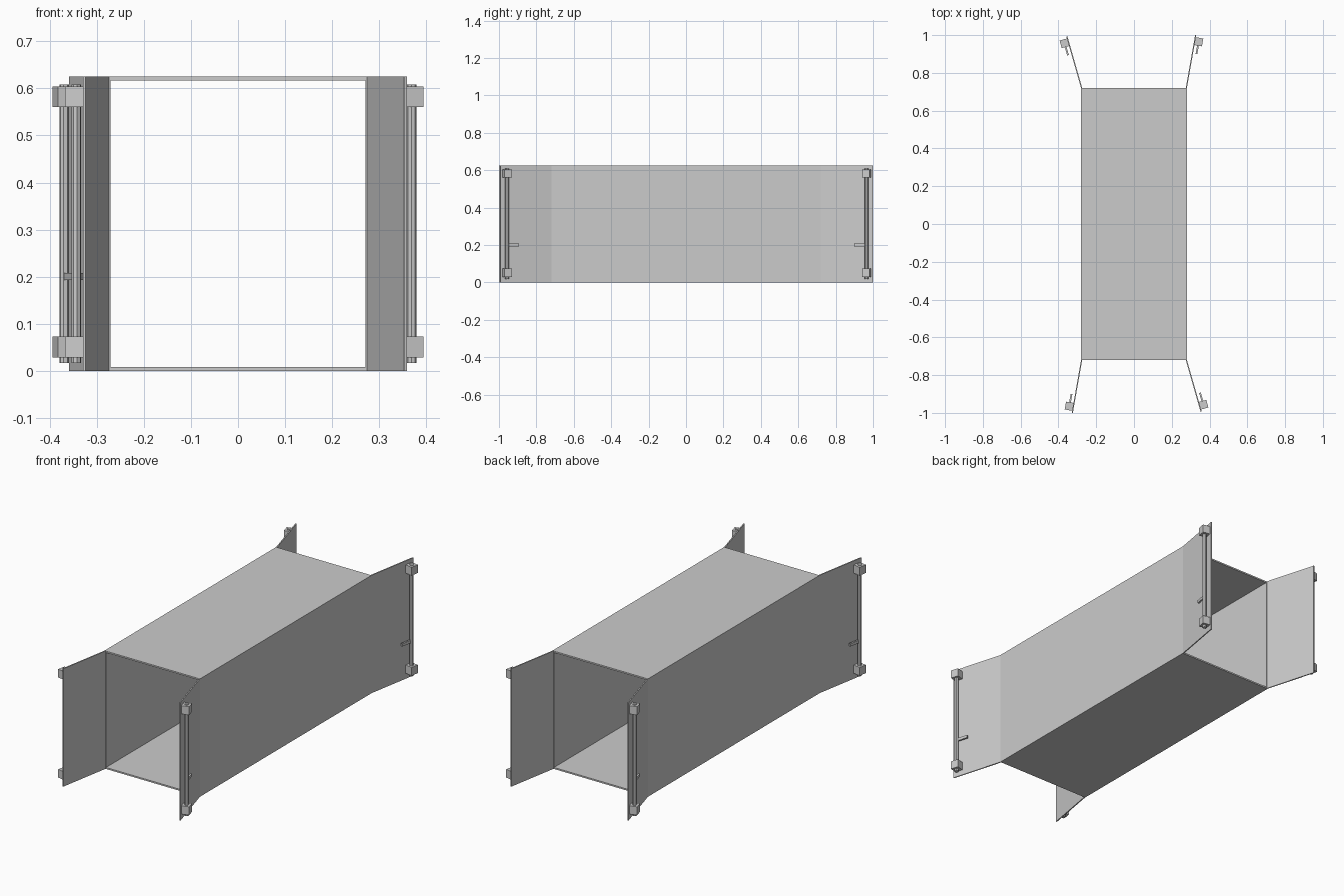
import bpy, bmesh
from math import sin, cos, radians
from mathutils import Matrix, Vector

if "Cube" in bpy.data.objects:
    bpy.data.objects.remove(bpy.data.objects["Cube"])

HX, HY, H = 0.28, 0.719, 0.625      # half width, half length, height of shell


def finish(bm, name, matrix=Matrix()):
    bmesh.ops.transform(bm, matrix=matrix, verts=bm.verts)
    bmesh.ops.recalc_face_normals(bm, faces=bm.faces)
    me = bpy.data.meshes.new(name)
    bm.to_mesh(me)
    bm.free()
    ob = bpy.data.objects.new(name, me)
    bpy.context.collection.objects.link(ob)
    return ob


def box(name, lo, hi, matrix):
    bm = bmesh.new()
    lo, hi = Vector(lo), Vector(hi)
    bmesh.ops.create_cube(bm, size=1, matrix=Matrix.Translation((lo + hi) / 2)
                          @ Matrix.Diagonal((*(hi - lo), 1)))
    return finish(bm, name, matrix)


def rod(name, u, n, z0, z1, r, matrix):
    bm = bmesh.new()
    bmesh.ops.create_cone(bm, cap_ends=True, segments=8, radius1=r, radius2=r,
                          depth=z1 - z0,
                          matrix=Matrix.Translation((u, n, (z0 + z1) / 2))
                          @ Matrix.Rotation(radians(22.5), 4, 'Z'))
    return finish(bm, name, matrix)


# Container shell: rectangular tube open at both ends
bm = bmesh.new()
rings = []
for y in (-HY, HY):
    for tx, tz in ((0, 0), (0.009, 0.008)):
        x = HX - tx
        rings.append([bm.verts.new(p) for p in
                      ((-x, y, tz), (x, y, tz), (x, y, H - tz), (-x, y, H - tz))])
fo, fi, bo, bi = rings
for a, b in ((fo, bo), (fi, bi), (fo, fi), (bo, bi)):
    for i in range(4):
        j = (i + 1) % 4
        bm.faces.new((a[i], a[j], b[j], b[i]))
finish(bm, "container_shell")

# Four open doors with locking bars; local axes: along door, outward, up
doors = (("front_right", 1, -1, 16), ("front_left", -1, -1, 10),
         ("back_right", 1, 1, 10), ("back_left", -1, 1, 16))
for label, sx, sy, deg in doors:
    s, c = sin(radians(deg)), cos(radians(deg))
    m = Matrix(((sx * s, sx * c, 0, sx * HX),
                (sy * c, -sy * s, 0, sy * HY),
                (0, 0, 1, 0), (0, 0, 0, 1)))
    box(label + "_door", (0, -0.006, 0), (0.285, 0, H), m)
    rod(label + "_lock_bar", 0.253, 0.02, 0.017, 0.608, 0.0105, m)
    for part, z in (("lower", 0.051), ("upper", 0.582)):
        box(f"{label}_{part}_bar_bracket", (0.232, 0, z - 0.022),
            (0.274, 0.04, z + 0.022), m)
    box(label + "_lock_handle", (0.187, 0.014, 0.193), (0.25, 0.023, 0.208), m)
